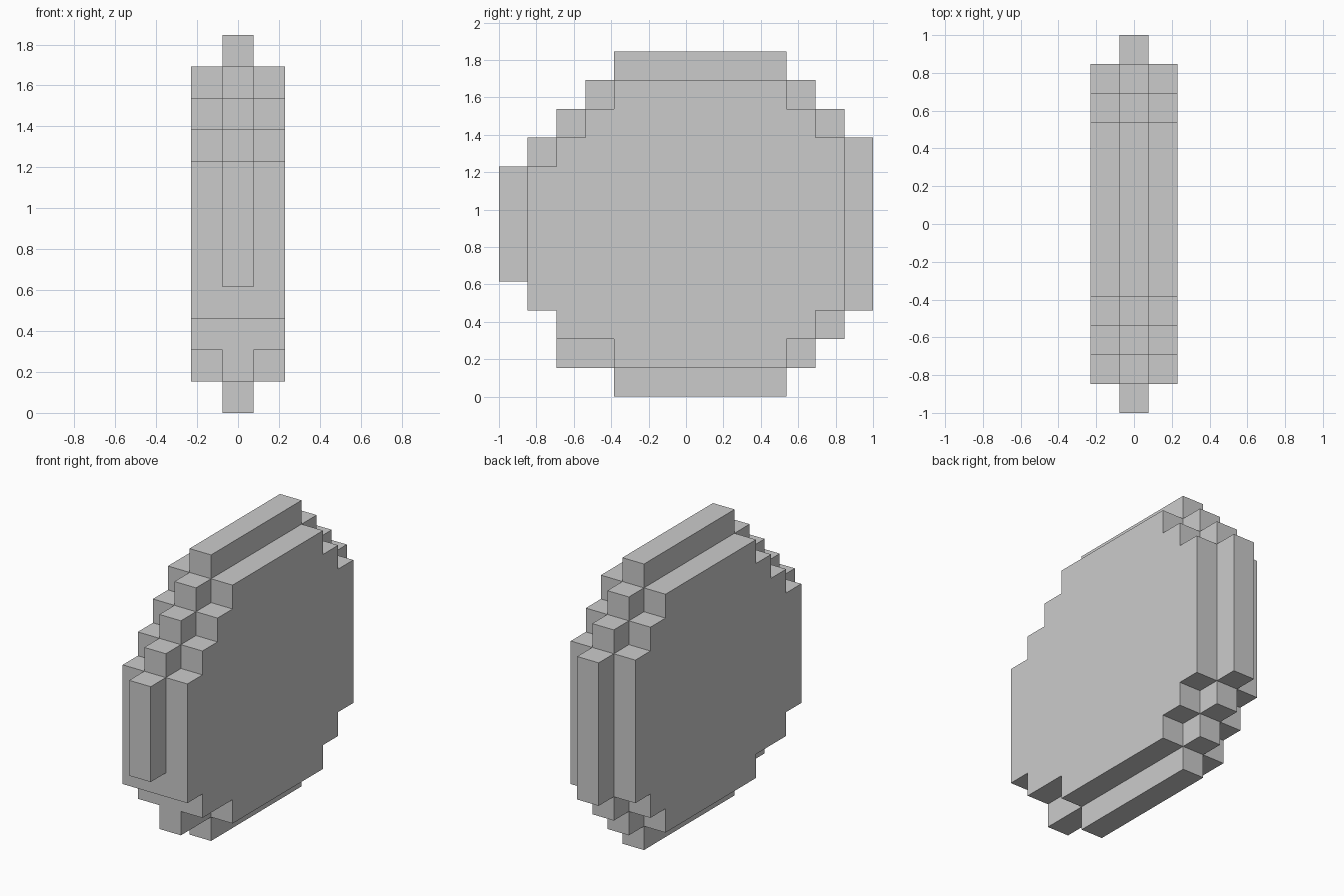
import bpy, bmesh
from mathutils import Vector

if "Cube" in bpy.data.objects:
    bpy.data.objects.remove(bpy.data.objects["Cube"])

U = 2 / 13  # one block

# Filled span (start, end) along y for each block row, bottom to top
core_rows = [(4, 10), (2, 11), (2, 12), (1, 13)] + [(0, 13)] * 4 + [(1, 13), (2, 12), (3, 11), (4, 10)]
side_rows = [(0, 0), (4, 10), (2, 11)] + [(1, 12)] * 5 + [(2, 12), (3, 11), (4, 10), (0, 0)]


def layer(x, rows):
    return {(x, y, z) for z, (a, b) in enumerate(rows) for y in range(a, b)}


def build_blocks(name, cells):
    """Make the outer skin of a set of blocks, with flat areas merged."""
    bm = bmesh.new()
    for cell in cells:
        centre = Vector((cell[0], cell[1] - 6, cell[2] + 0.5))
        for axis in range(3):
            for sign in (-1, 1):
                n = Vector((0, 0, 0))
                n[axis] = sign
                if tuple(int(c + d) for c, d in zip(cell, n)) in cells:
                    continue
                s = Vector((0, 0, 0))
                s[(axis + 1) % 3] = 0.5
                t = n.cross(s)
                mid = centre + n * 0.5
                corners = (mid - s - t, mid + s - t, mid + s + t, mid - s + t)
                bm.faces.new([bm.verts.new(c * U) for c in corners])
    bmesh.ops.remove_doubles(bm, verts=bm.verts[:], dist=1e-4)
    bmesh.ops.dissolve_limit(bm, angle_limit=0.01, verts=bm.verts[:], edges=bm.edges[:])
    mesh = bpy.data.meshes.new(name)
    bm.to_mesh(mesh)
    bm.free()
    obj = bpy.data.objects.new(name, mesh)
    bpy.context.collection.objects.link(obj)
    return obj


# Stepped disc: wide core layer with a smaller matching layer on each side
build_blocks("stepped_disc", layer(0, core_rows) | layer(-1, side_rows) | layer(1, side_rows))
